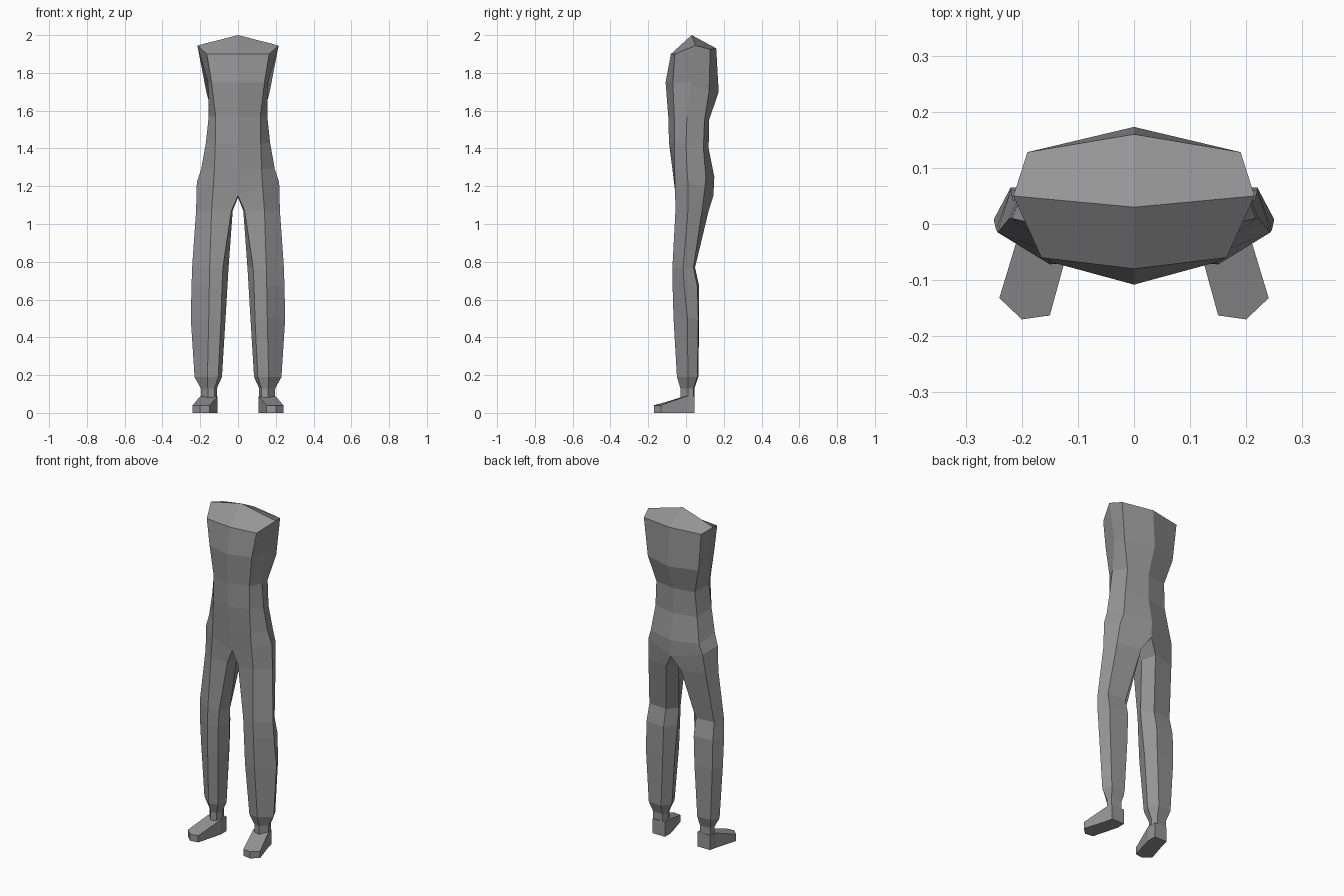
import bpy, bmesh

mat = bpy.data.materials.new("plain grey")
mat.diffuse_color = (0.3, 0.3, 0.3, 1)


def finish(name, bm):
    """Turn a half model into a mirrored, flat shaded object."""
    bmesh.ops.recalc_face_normals(bm, faces=bm.faces)
    me = bpy.data.meshes.new(name)
    bm.to_mesh(me)
    bm.free()
    me.materials.append(mat)
    ob = bpy.data.objects.new(name, me)
    bpy.context.collection.objects.link(ob)
    mod = ob.modifiers.new("mirror", 'MIRROR')
    mod.use_clip = True
    mod.merge_threshold = 0.001


def bridge(bm, a, b, closed):
    n = len(a)
    for i in range(n if closed else n - 1):
        j = (i + 1) % n
        bm.faces.new((a[i], a[j], b[j], b[i]))


# Torso half rings: z front, z back, front y, corner (x, y), side (x, y), back corner (x, y), back y
torso = [
    (1.75, 1.70, -.108, (.140, -.070), (.158, .025), (.168, .122), .173),
    (1.57, 1.55, -.094, (.118, -.062), (.155, .005), (.128, .098), .122),
    (1.43, 1.40, -.090, (.120, -.062), (.170, .000), (.138, .092), .120),
    (1.29, 1.25, -.072, (.125, -.060), (.195, .005), (.160, .105), .150),
]
bm = bmesh.new()
V = bm.verts.new
# Shoulder ring and the sloped top
prev = [V(p) for p in ((0, -.08, 1.9), (.165, -.06, 1.9), (.215, .05, 1.945),
                       (.19, .128, 1.925), (0, .16, 1.93))]
ridge = V((0, .03, 2.0))
bm.faces.new((prev[0], prev[1], prev[2], ridge))
bm.faces.new((ridge, prev[2], prev[3], prev[4]))
for zf, zb, yf, c, s, b, yb in torso:
    ring = [V((0, yf, zf)), V((*c, zf)), V((*s, zf)), V((*b, zb)), V((0, yb, zb))]
    bridge(bm, prev, ring, False)
    prev = ring
# Hip ring, which splits into the leg at the crotch
hip = [V(p) for p in ((0, -.055, 1.15), (.13, -.058, 1.2), (.218, .01, 1.22),
                      (.18, .1, 1.19), (0, .145, 1.15))]
bridge(bm, prev, hip, False)
prev = hip + [V((0, .04, 1.14))]
# Leg rings: z, then front inner, front outer, outer, back outer, back inner, inner
legs = [
    (1.07, (.035, -.050), (.140, -.056), (.222, .010), (.190, .085), (.050, .120), (.028, .030)),
    (0.77, (.080, -.065), (.150, -.072), (.243, -.015), (.215, .040), (.100, .048), (.050, -.005)),
    (0.67, (.085, -.066), (.152, -.071), (.246, -.010), (.220, .060), (.100, .070), (.056, .000)),
    (0.50, (.090, -.062), (.155, -.066), (.250, .008), (.220, .065), (.105, .070), (.066, .010)),
    (0.19, (.105, -.042), (.162, -.048), (.230, .010), (.205, .060), (.120, .065), (.085, .012)),
    (0.13, (.125, -.024), (.160, -.030), (.197, .010), (.190, .040), (.125, .045), (.112, .012)),
    (0.08, (.125, -.024), (.160, -.030), (.195, .010), (.190, .040), (.125, .045), (.112, .012)),
]
for z, *pts in legs:
    ring = [V((x, y, z)) for x, y in pts]
    bridge(bm, prev, ring, True)
    prev = ring
bm.faces.new(prev)
finish("body_and_legs", bm)

# Feet: outline with a top that slopes down to the toes
outline = [(.108, .045, .088), (.108, -.01, .088), (.15, -.163, .04), (.2, -.17, .04),
           (.24, -.132, .04), (.2, .0, .088), (.19, .045, .088)]
bm = bmesh.new()
low = [bm.verts.new((x, y, 0)) for x, y, z in outline]
top = [bm.verts.new(p) for p in outline]
bridge(bm, low, top, True)
bm.faces.new(low)
bm.faces.new((top[0], top[1], top[5], top[6]))
bm.faces.new(top[1:6])
finish("feet", bm)
